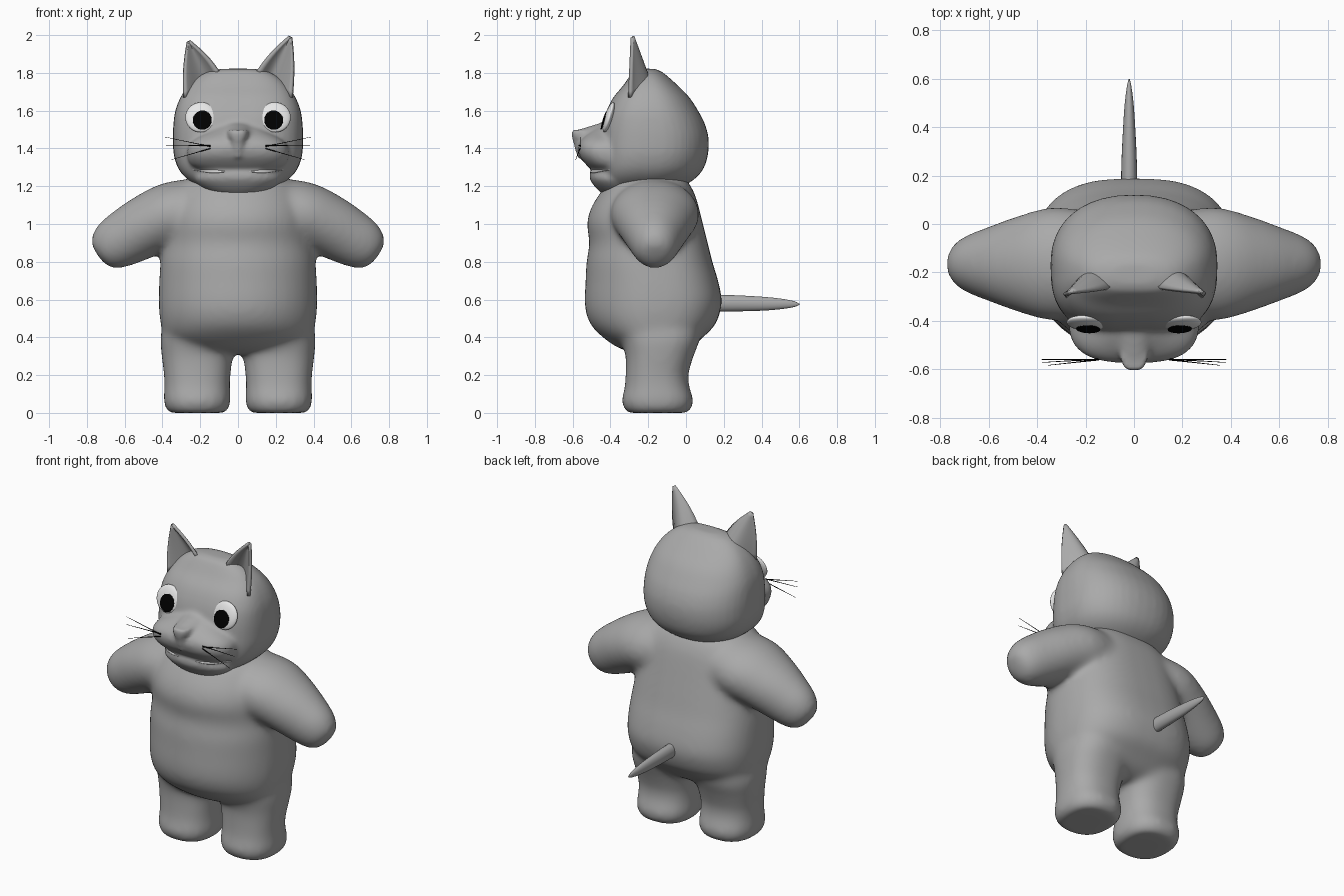
import bpy, bmesh, math
from mathutils import Vector, Matrix

if "Cube" in bpy.data.objects:
    bpy.data.objects.remove(bpy.data.objects["Cube"])


def material(name, value):
    mat = bpy.data.materials.new(name)
    mat.use_nodes = True
    color = (value, value, value, 1)
    mat.diffuse_color = color
    mat.node_tree.nodes["Principled BSDF"].inputs["Base Color"].default_value = color
    return mat


FUR = material("grey fur", 0.4)
WHITE = material("eye white", 0.8)
BLACK = material("black", 0.0)


def smooth_path(stations, steps=4):
    """Run a smooth curve through (centre, radius, radius) stations."""
    rows = [Vector((*c, a, b)) for c, a, b in stations]
    rows = [rows[0]] + rows + [rows[-1]]
    out = []
    for p, q, r, s in zip(rows, rows[1:], rows[2:], rows[3:]):
        for i in range(steps):
            t = i / steps
            out.append(q + ((r - p) * t + (2 * p - 5 * q + 4 * r - s) * t * t
                            + (3 * q - p - 3 * r + s) * t ** 3) / 2)
    return out + [rows[-1]]


def loft(bm, stations, side, other=None, power=(2, 2), count=40):
    """Skin closed rings; power squares off the two halves of each ring."""
    side, rings, path = Vector(side), [], smooth_path(stations)
    for i, row in enumerate(path):
        along = Vector(path[min(i + 1, len(path) - 1)][:3]) - Vector(path[max(i - 1, 0)][:3])
        across = Vector(other) if other else along.normalized().cross(side)
        ring = []
        for k in range(count):
            w = math.tau * k / count
            n = power[0] if math.sin(w) < 0 else power[1]
            u, v = (math.copysign(abs(f) ** (2 / n), f) for f in (math.cos(w), math.sin(w)))
            ring.append(bm.verts.new(Vector(row[:3]) + side * row[3] * u + across * row[4] * v))
        rings.append(ring)
    for low, high in zip(rings, rings[1:]):
        for k in range(count):
            n = (k + 1) % count
            bm.faces.new((low[k], low[n], high[n], high[k]))
    bm.faces.new(rings[0][::-1])
    bm.faces.new(rings[-1])


def stack(bm, rows, power, x=0):
    """Upright loft of level rings from rows of (z, half width, front y, back y)."""
    loft(bm, [((x, (f + b) / 2, z), w, (b - f) / 2) for z, w, f, b in rows],
         (1, 0, 0), (0, 1, 0), power)


def finish(name, bm, mat):
    bmesh.ops.recalc_face_normals(bm, faces=bm.faces)
    mesh = bpy.data.meshes.new(name)
    bm.to_mesh(mesh)
    bm.free()
    obj = bpy.data.objects.new(name, mesh)
    bpy.context.collection.objects.link(obj)
    mesh.materials.append(mat)
    bpy.ops.object.select_all(action="DESELECT")
    obj.select_set(True)
    bpy.context.view_layer.objects.active = obj
    bpy.ops.object.shade_smooth()
    return obj


def blend(obj, voxel, rounds):
    """Fuse overlapping volumes into one soft skin."""
    remesh = obj.modifiers.new("fuse", "REMESH")
    remesh.mode, remesh.voxel_size, remesh.use_smooth_shade = "VOXEL", voxel, True
    soft = obj.modifiers.new("soften", "SMOOTH")
    soft.factor, soft.iterations = 0.5, rounds


# Body: torso, arms and legs fused together
bm = bmesh.new()
stack(bm, [(0.315, 0.2, -0.27, -0.03), (0.345, 0.3, -0.36, 0.03), (0.4, 0.385, -0.44, 0.09),
           (0.46, 0.407, -0.5, 0.15), (0.53, 0.417, -0.53, 0.18), (0.6, 0.42, -0.537, 0.19),
           (0.7, 0.417, -0.532, 0.17), (0.8, 0.41, -0.527, 0.14), (0.9, 0.395, -0.512, 0.115),
           (1.0, 0.385, -0.525, 0.09), (1.08, 0.37, -0.505, 0.07), (1.15, 0.34, -0.465, 0.05),
           (1.21, 0.3, -0.42, 0.02), (1.25, 0.24, -0.38, -0.01)], (2.05, 2.7))
ARM = [(0.15, 1.06, 0.21, 0.18), (0.33, 1.05, 0.235, 0.178), (0.47, 0.995, 0.2, 0.167),
       (0.6, 0.925, 0.152, 0.15), (0.68, 0.88, 0.12, 0.13), (0.73, 0.853, 0.085, 0.092),
       (0.748, 0.842, 0.04, 0.045)]
LEG = [(0, 0.15, -0.31, 0.01), (0.025, 0.168, -0.33, 0.03), (0.07, 0.178, -0.34, 0.04),
       (0.13, 0.174, -0.325, 0.02), (0.2, 0.176, -0.32, 0.012), (0.3, 0.188, -0.32, 0.04),
       (0.4, 0.195, -0.34, 0.075), (0.5, 0.17, -0.34, 0.06)]
for s in (-1, 1):
    loft(bm, [((s * x, -0.165, z), a, b) for x, z, a, b in ARM], (0, 1, 0))
    stack(bm, LEG, (2.4, 2.4), s * 0.216)
blend(finish("body", bm, FUR), 0.016, 22)

# Head: skull, muzzle, jaw, nose and nose bridge fused together
bm = bmesh.new()
stack(bm, [(1.145, 0.06, -0.39, -0.2), (1.175, 0.15, -0.42, -0.08), (1.22, 0.245, -0.445, 0.02),
           (1.28, 0.308, -0.455, 0.085), (1.36, 0.339, -0.455, 0.115), (1.45, 0.345, -0.45, 0.12),
           (1.53, 0.342, -0.44, 0.1), (1.6, 0.332, -0.42, 0.064), (1.67, 0.305, -0.385, 0.018),
           (1.73, 0.265, -0.335, -0.04), (1.78, 0.21, -0.3, -0.095), (1.81, 0.15, -0.275, -0.135),
           (1.822, 0.08, -0.24, -0.17)], (2.9, 2.25))
stack(bm, [(1.288, 0.215, -0.5, -0.2), (1.315, 0.255, -0.53, -0.2), (1.36, 0.27, -0.565, -0.2),
           (1.41, 0.265, -0.574, -0.2), (1.45, 0.23, -0.553, -0.2), (1.49, 0.16, -0.505, -0.2),
           (1.525, 0.1, -0.45, -0.2)], (2.9, 2.6))
stack(bm, [(1.145, 0.09, -0.42, -0.2), (1.165, 0.15, -0.45, -0.2), (1.2, 0.2, -0.485, -0.2),
           (1.24, 0.23, -0.51, -0.2), (1.27, 0.215, -0.51, -0.2)], (2.4, 2.4))
stack(bm, [(1.35, 0.015, -0.578, -0.45), (1.42, 0.035, -0.594, -0.45),
           (1.47, 0.052, -0.606, -0.45), (1.497, 0.055, -0.606, -0.45)], (3, 3))
loft(bm, [((0, -0.58, 1.465), 0.05, 0.03), ((0, -0.38, 1.51), 0.09, 0.045)], (1, 0, 0))
head = finish("head", bm, FUR)
blend(head, 0.013, 7)
bpy.context.view_layer.update()
skin = head.evaluated_get(bpy.context.evaluated_depsgraph_get())


def face_point(x, z):
    hit, place, _, _ = skin.ray_cast(Vector((x, -1, z)), Vector((0, 1, 0)))
    return place.copy() if hit else Vector((x, -0.45, z))


# Ears: curved shells, hollow at the front
for s, name, tip in ((1, "left_ear", (0.282, -0.285, 2.0)), (-1, "right_ear", (0.265, -0.285, 1.975))):
    bm = bmesh.new()
    outer, inner, tip = Vector((0.285, -0.3, 1.67)), Vector((0.1, -0.265, 1.8)), Vector(tip)
    grid = []
    for i in range(11):
        t = i / 10 * 0.96
        row = []
        for k in range(13):
            f = k / 12
            p = outer.lerp(inner, f).lerp(tip, t)
            p.y += 0.085 * math.sin(math.pi * f ** 1.3) * (1 - t)
            p.x += (0.4 - f) * 0.025 * math.sin(math.pi * t)
            row.append(bm.verts.new((s * p.x, p.y, p.z)))
        grid.append(row)
    for a, b in zip(grid, grid[1:]):
        for k in range(12):
            bm.faces.new((a[k], a[k + 1], b[k + 1], b[k]))
    ear = finish(name, bm, FUR)
    shell = ear.modifiers.new("thickness", "SOLIDIFY")
    shell.thickness, shell.offset = 0.018, 0


# Eyes: tilted flat domes with thin pupils
def dome(name, frame, offset, size, mat):
    bm = bmesh.new()
    bmesh.ops.create_uvsphere(bm, u_segments=32, v_segments=16, radius=1)
    bm.transform(frame @ Matrix.Translation(offset) @ Matrix.Diagonal((*size, 1)))
    finish(name, bm, mat)


for s, name in ((1, "left"), (-1, "right")):
    spot = face_point(s * 0.196, 1.565) + Vector((0, 0.002, 0))
    frame = Matrix.Translation(spot) @ Matrix.Rotation(s * 0.04, 4, "Z") @ Matrix.Rotation(-0.3, 4, "X")
    dome(name + "_eye", frame, (0, 0, 0), (0.083, 0.022, 0.083), WHITE)
    dome(name + "_pupil", frame, (-s * 0.008, -0.02, -0.022), (0.05, 0.006, 0.053), BLACK)

# Teeth: two slim slivers along the mouth
for s, name in ((1, "left_teeth"), (-1, "right_teeth")):
    line = []
    for i in range(9):
        x = 0.06 + 0.18 * i / 8
        p = face_point(s * x, 1.276 + 0.2 * x * x)
        line.append((p + Vector((0, 0.002, 0)), 0.007, 0.001 + 0.01 * math.sin(math.pi * i / 8)))
    bm = bmesh.new()
    loft(bm, line, (0, 1, 0), count=10)
    finish(name, bm, WHITE)

# Whiskers: three fine spikes on each cheek
for s, name in ((1, "left"), (-1, "right")):
    for n, (z, end, reach) in enumerate(((1.41, 1.46, 0.385), (1.415, 1.417, 0.38), (1.4, 1.34, 0.355))):
        root = face_point(s * 0.145, z)
        tip = Vector((s * reach, -0.56 - 0.012 * n, end))
        bm = bmesh.new()
        loft(bm, [(root, 0.003, 0.003), (tip, 0.001, 0.001)], (0, 1, 0), count=6)
        finish(f"{name}_whisker_{n + 1}", bm, BLACK)

# Tail: straight tapering spike
bm = bmesh.new()
loft(bm, [((-0.02, y, z), a, b) for y, z, a, b in
          ((0.1, 0.58, 0.034, 0.045), (0.25, 0.58, 0.032, 0.043), (0.4, 0.578, 0.025, 0.037),
           (0.5, 0.577, 0.018, 0.028), (0.57, 0.576, 0.009, 0.016), (0.6, 0.575, 0.002, 0.003))],
     (1, 0, 0), count=20)
finish("tail", bm, FUR)
